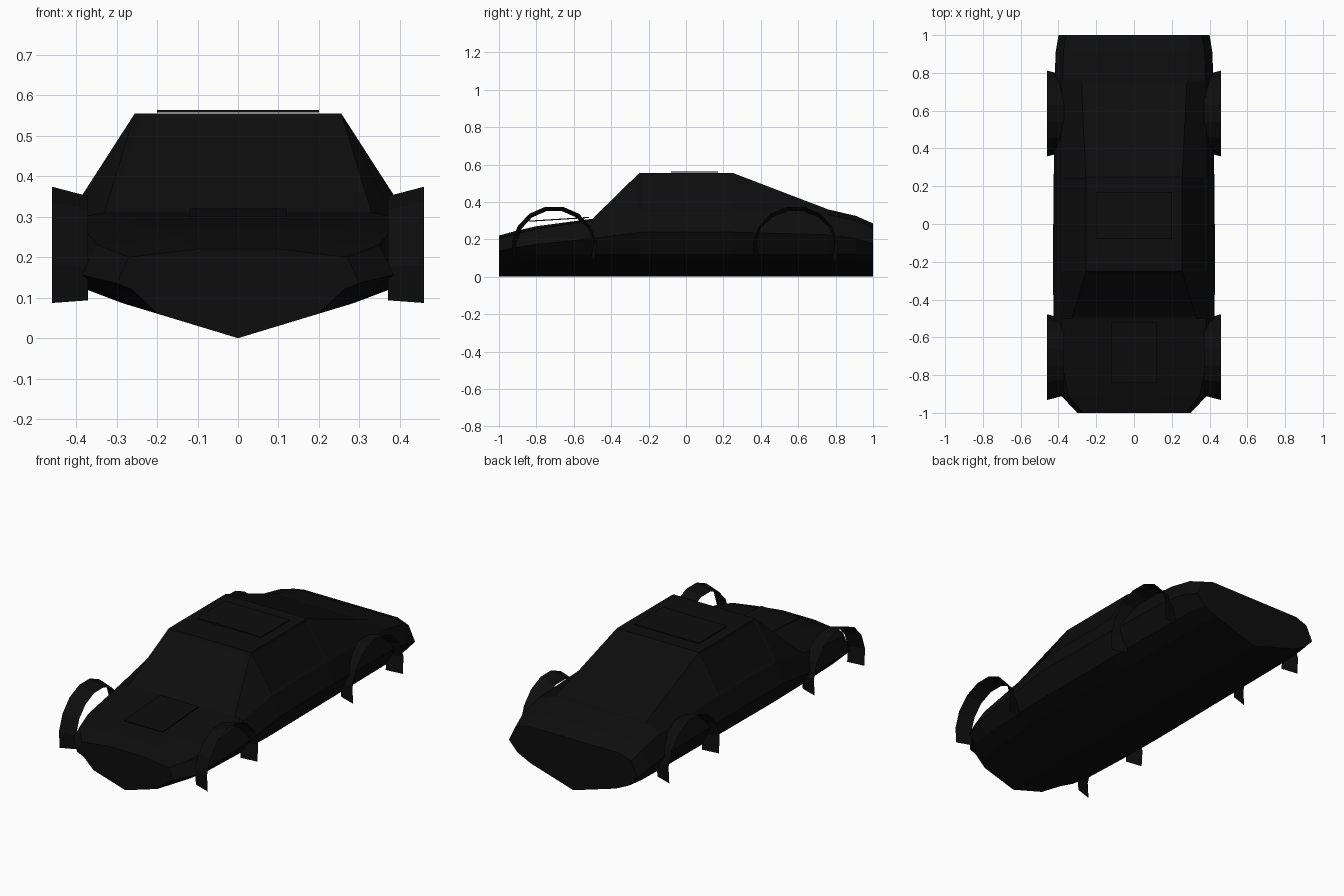
import bpy
import bmesh
from math import cos, sin, radians

cube = bpy.data.objects.get("Cube")
if cube:
    bpy.data.objects.remove(cube, do_unlink=True)


def make_material(name, colour):
    mat = bpy.data.materials.new(name)
    mat.use_nodes = True
    mat.diffuse_color = colour
    shader = mat.node_tree.nodes["Principled BSDF"]
    shader.inputs["Base Color"].default_value = colour
    return mat


black = make_material("flat_black", (0.004, 0.004, 0.004, 1))


def finish(name, bm, recalc=True):
    if recalc:
        bmesh.ops.recalc_face_normals(bm, faces=bm.faces)
    mesh = bpy.data.meshes.new(name)
    bm.to_mesh(mesh)
    bm.free()
    mesh.materials.append(black)
    obj = bpy.data.objects.new(name, mesh)
    bpy.context.collection.objects.link(obj)
    return obj


def half_section(width, belt, top_x, top_z):
    """Points from sill to roof edge on the left side of one cross-section."""
    return [(width * 0.66, width * 0.2), (width * 0.87, 0.12),
            (width, belt * 0.68), (width * 0.9, belt), (top_x, top_z)]


# Body stations: y, half width, belt height, top edge x, top edge height
stations = [
    (-1.0, 0.30, 0.20, 0.10, 0.22),
    (-0.91, 0.385, 0.23, 0.14, 0.245),
    (-0.8, 0.41, 0.255, 0.22, 0.27),
    (-0.5, 0.425, 0.30, 0.33, 0.31),
    (-0.25, 0.43, 0.35, 0.255, 0.555),
    (0.25, 0.425, 0.35, 0.255, 0.555),
    (0.76, 0.42, 0.33, 0.28, 0.36),
    (0.91, 0.415, 0.30, 0.29, 0.325),
    (1.0, 0.40, 0.26, 0.29, 0.285),
]

# Closed hull with a keel, lofted through the stations
bm = bmesh.new()
rings = []
for y, *shape in stations:
    left = half_section(*shape)
    outline = [(0, 0)] + left + [(-x, z) for x, z in reversed(left)]
    rings.append([bm.verts.new((x, y, z)) for x, z in outline])
panels = {}
count = len(rings[0])
for row, (a, b) in enumerate(zip(rings, rings[1:])):
    for i in range(count):
        j = (i + 1) % count
        panels[row, i] = bm.faces.new((a[i], a[j], b[j], b[i]))
for ring in (rings[0], rings[-1]):
    bm.faces.new(ring)
bmesh.ops.recalc_face_normals(bm, faces=bm.faces)

# Shallow recessed windows: windscreen, both sides and rear glass
glass = [panels[3, 5], panels[4, 4], panels[4, 6], panels[5, 5]]
bmesh.ops.inset_individual(bm, faces=glass, thickness=0.02, depth=-0.004)
finish("body", bm)


# Thin panels raised above the bonnet and roof
def panel(name, half_width, front, back):
    bm = bmesh.new()
    corners = [(-half_width, *front), (half_width, *front),
               (half_width, *back), (-half_width, *back)]
    bm.faces.new([bm.verts.new(c) for c in corners])
    obj = finish(name, bm, recalc=False)
    solid = obj.modifiers.new("thickness", "SOLIDIFY")
    solid.thickness = 0.006


panel("bonnet_panel", 0.12, (-0.84, 0.30), (-0.52, 0.32))
panel("roof_panel", 0.2, (-0.08, 0.564), (0.17, 0.564))


# Flared wheel arches, open strips that widen outwards
def wheel_arch(name, side, centre_y, segments=9):
    bm = bmesh.new()
    pairs = []
    for k in range(segments + 1):
        angle = radians(-16 + 212 * k / segments)
        pairs.append([
            bm.verts.new((side * x, centre_y + r * cos(angle),
                          0.15 + r * sin(angle)))
            for x, r in ((0.37, 0.205), (0.46, 0.229))])
    for (a, b), (c, d) in zip(pairs, pairs[1:]):
        bm.faces.new((a, b, d, c) if side > 0 else (a, c, d, b))
    finish(name, bm, recalc=False)


for end, centre in (("front", -0.705), ("rear", 0.585)):
    for label, side in (("left", 1), ("right", -1)):
        wheel_arch(f"{end}_{label}_wheel_arch", side, centre)
